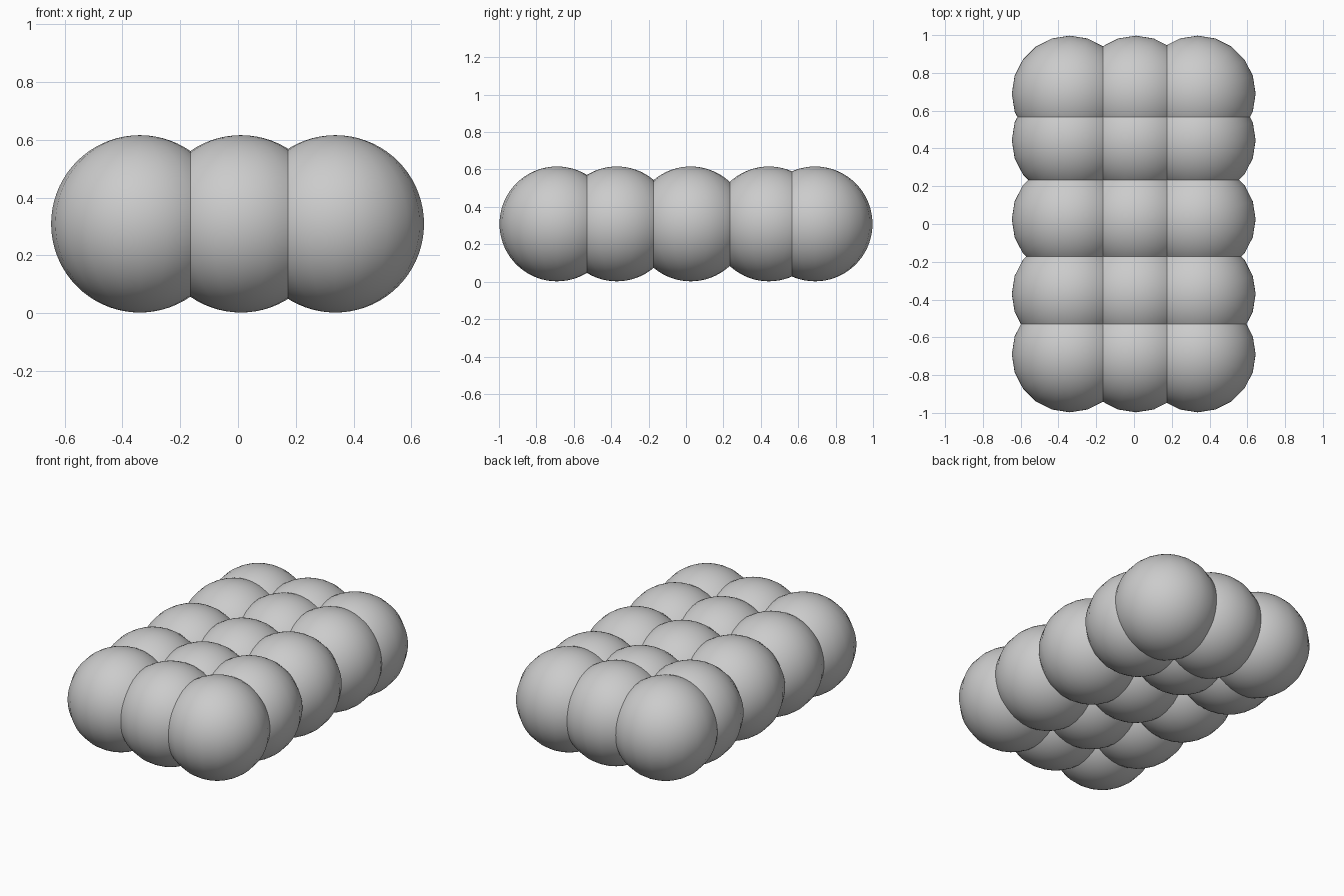
import bpy

if "Cube" in bpy.data.objects:
    bpy.data.objects.remove(bpy.data.objects["Cube"])

R = 0.307          # ball radius
Z = 0.309          # height of all ball centres
COLUMNS = [-0.34, 0.01, 0.337]
ROWS = [-0.69, -0.37, 0.025, 0.443, 0.69]


def ball(name, x, y):
    bpy.ops.mesh.primitive_uv_sphere_add(segments=20, ring_count=36, radius=R,
                                         location=(x, y, Z))
    ob = bpy.context.object
    ob.name = name
    bpy.ops.object.shade_smooth()


# Tray of overlapping balls, three across and five deep
for j, y in enumerate(ROWS):
    for i, x in enumerate(COLUMNS):
        ball(f"ball_row{j + 1}_col{i + 1}", x, y)
